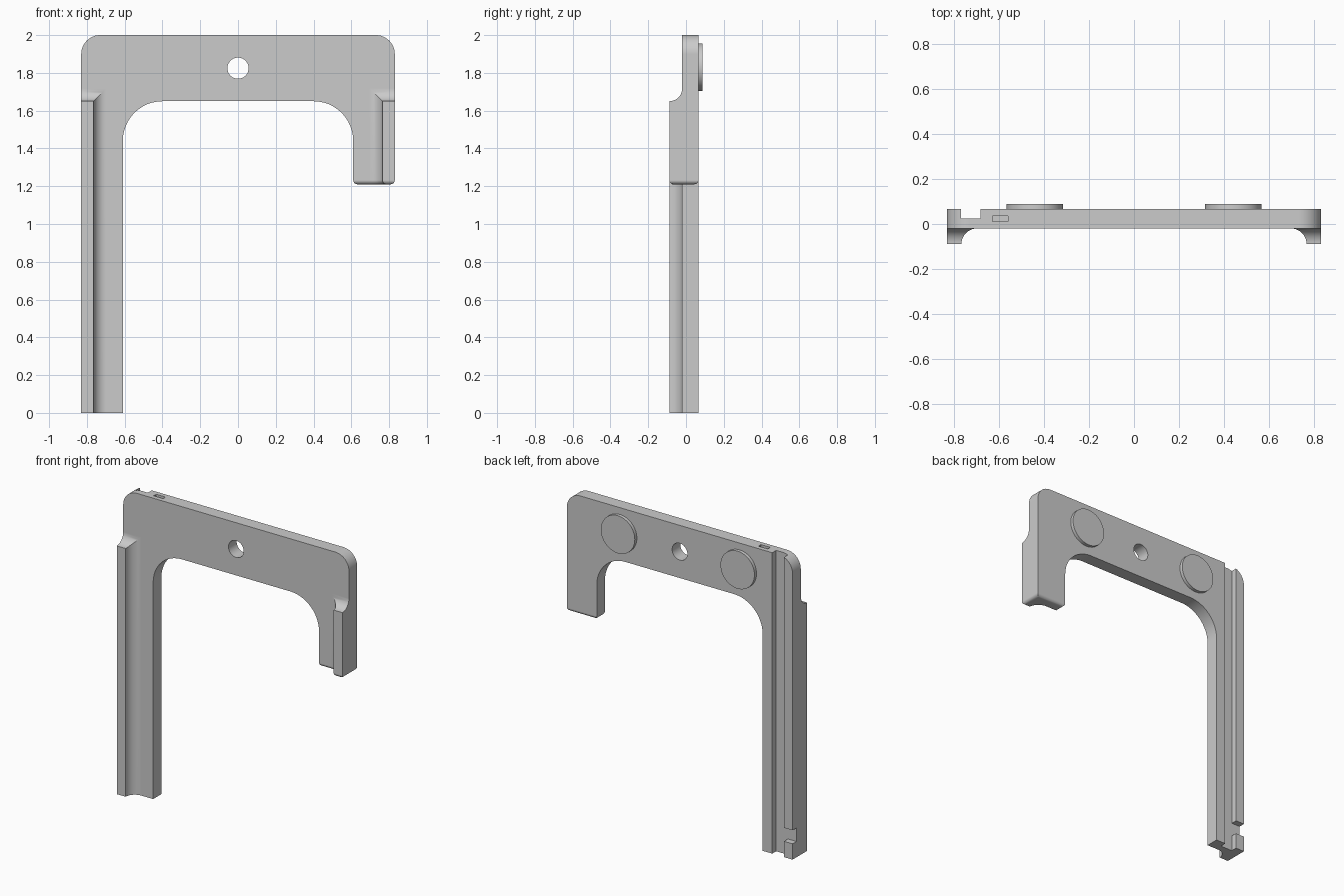
import bpy, bmesh, math

if "Cube" in bpy.data.objects:
    bpy.data.objects.remove(bpy.data.objects["Cube"])

grey = bpy.data.materials.new("plain grey")
grey.diffuse_color = (0.6, 0.6, 0.6, 1)
grey.use_nodes = True
grey.node_tree.nodes["Principled BSDF"].inputs["Base Color"].default_value = grey.diffuse_color

FRONT, FACE, BACK, RIM = -0.088, -0.02, 0.066, 0.088   # depth levels


def loft(name, rings):
    """Solid through a list of rings with equal point counts."""
    bm = bmesh.new()
    vs = [[bm.verts.new(p) for p in r] for r in rings]
    n = len(vs[0])
    for a, b in zip(vs, vs[1:]):
        for i in range(n):
            j = (i + 1) % n
            bm.faces.new((a[i], a[j], b[j], b[i]))
    bm.faces.new(vs[0])
    bm.faces.new(vs[-1])
    bmesh.ops.recalc_face_normals(bm, faces=bm.faces)
    me = bpy.data.meshes.new(name)
    bm.to_mesh(me)
    bm.free()
    ob = bpy.data.objects.new(name, me)
    bpy.context.collection.objects.link(ob)
    me.materials.append(grey)
    return ob


def arc(cx, cz, r, a0, a1, n=12):
    angs = [math.radians(a0 + (a1 - a0) * i / n) for i in range(n + 1)]
    return [(cx + r * math.cos(a), cz + r * math.sin(a)) for a in angs]


def prism(name, pts, y0, y1):
    return loft(name, [[(x, y, z) for x, z in pts] for y in (y0, y1)])


def box(name, x0, x1, y0, y1, z0, z1):
    return prism(name, [(x0, z0), (x1, z0), (x1, z1), (x0, z1)], y0, y1)


def disc(name, cx, cz, r, y0, y1):
    return prism(name, arc(cx, cz, r, 0, 360, 48)[:-1], y0, y1)


def combine(ob, other, op):
    """Apply a boolean and remove the helper."""
    m = ob.modifiers.new("bool", 'BOOLEAN')
    m.operation, m.object, m.solver = op, other, 'EXACT'
    dg = bpy.context.evaluated_depsgraph_get()
    me = bpy.data.meshes.new_from_object(ob.evaluated_get(dg))
    ob.modifiers.clear()
    ob.data = me
    bpy.data.objects.remove(other)


def smooth(ob):
    bpy.ops.object.select_all(action='DESELECT')
    ob.select_set(True)
    bpy.context.view_layer.objects.active = ob
    bpy.ops.object.shade_smooth_by_angle(angle=math.radians(30))
    w = ob.modifiers.new("flat normals", 'WEIGHTED_NORMAL')
    w.keep_sharp = True


# Hook-shaped plate
outline = ([(-0.83, 0), (-0.61, 0)] + arc(-0.40, 1.44, 0.21, 180, 90)
           + arc(0.40, 1.44, 0.21, 90, 0) + [(0.61, 1.21), (0.83, 1.21)]
           + arc(0.73, 1.9, 0.1, 0, 90) + arc(-0.73, 1.9, 0.1, 90, 180))
frame = prism("frame", outline, FACE, BACK)

# Raised front rails with a concave fillet on the inner side and the top
r = FACE - FRONT
for s, z0 in ((-1, 0), (1, 1.21)):
    rings = []
    steps = [(r * (1 - math.cos(t)), FRONT + r * math.sin(t))
             for t in (math.pi / 2 * i / 10 for i in range(11))]
    for d, y in steps + [(r, 0.0)]:
        rings.append([(s * 0.83, y, z0), (s * (0.765 - d), y, z0),
                      (s * (0.765 - d), y, 1.65 + d), (s * 0.83, y, 1.65 + d)])
    combine(frame, loft("rail", rings), 'UNION')

# Rounded lower end of the short leg
bm = bmesh.new()
bm.from_mesh(frame.data)
bmesh.ops.remove_doubles(bm, verts=bm.verts, dist=1e-5)
bmesh.ops.dissolve_limit(bm, angle_limit=0.01, verts=bm.verts, edges=bm.edges)
bm.normal_update()
ends = [e for e in bm.edges if all(abs(v.co.z - 1.21) < 1e-3 for v in e.verts)
        and sum(f.normal.z < -0.99 for f in e.link_faces) == 1]
bmesh.ops.bevel(bm, geom=ends, offset=0.022, offset_type='OFFSET', segments=4,
                profile=0.5, affect='EDGES')
bm.to_mesh(frame.data)
bm.free()

# Screw hole, back groove, side gap in the groove rim, slot in the top
cutters = [disc("hole", 0, 1.825, 0.056, -0.2, 0.2),
           box("groove", -0.767, -0.68, 0.025, 0.2, -0.1, 2.1),
           box("gap", -0.9, -0.74, 0.025, 0.2, 0.105, 0.195),
           box("slot", -0.627, -0.558, 0.01, 0.036, 1.9, 2.1)]
for c in cutters:
    combine(frame, c, 'DIFFERENCE')
smooth(frame)

# Round pads on the back
for s, side in ((-1, "left"), (1, "right")):
    smooth(disc(side + "_back_pad", s * 0.44, 1.83, 0.125, BACK - 0.005, RIM))
